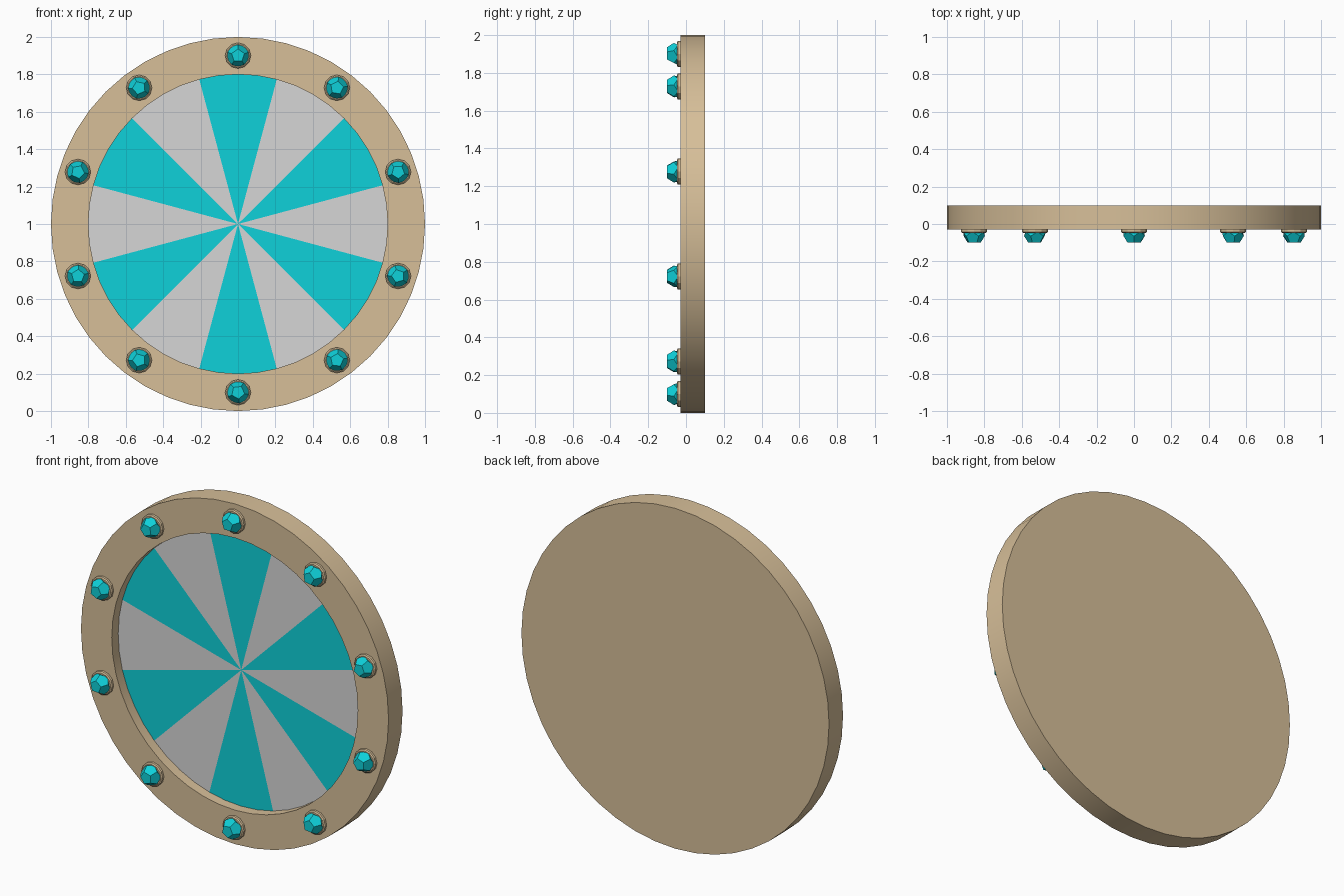
import bpy, bmesh, math
from mathutils import Vector

if "Cube" in bpy.data.objects:
    bpy.data.objects.remove(bpy.data.objects["Cube"])

def lin(c):
    c /= 255
    return c / 12.92 if c <= 0.04045 else ((c + 0.055) / 1.055) ** 2.4

def material(name, r, g, b):
    m = bpy.data.materials.new(name)
    m.diffuse_color = (lin(r), lin(g), lin(b), 1)
    m.use_nodes = True
    m.node_tree.nodes["Principled BSDF"].inputs["Base Color"].default_value = m.diffuse_color
    return m

TAN = material("tan", 215, 191, 153)
GREY = material("light_grey", 214, 214, 214)
TEAL = material("teal", 14, 209, 218)

SEG = 48
FLOOR_Y = 0.03

def finish(bm, name, mats, smooth=False):
    bmesh.ops.recalc_face_normals(bm, faces=bm.faces)
    me = bpy.data.meshes.new(name)
    bm.to_mesh(me)
    bm.free()
    ob = bpy.data.objects.new(name, me)
    bpy.context.collection.objects.link(ob)
    for m in mats:
        me.materials.append(m)
    if smooth:
        bpy.ops.object.select_all(action='DESELECT')
        bpy.context.view_layer.objects.active = ob
        ob.select_set(True)
        bpy.ops.object.shade_smooth_by_angle(angle=math.radians(30))
    return ob

def polar(r, a, y, cx=0, cz=1):
    return Vector((cx + r * math.cos(a), y, cz + r * math.sin(a)))

def ring(bm, r, y, n, cx=0, cz=1, start=0):
    return [bm.verts.new(polar(r, start + math.tau * i / n, y, cx, cz)) for i in range(n)]

def bridge(bm, a, b):
    n = len(a)
    for i in range(n):
        bm.faces.new((a[i], a[(i + 1) % n], b[(i + 1) % n], b[i]))

# Shield body: back disc, outer wall, front rim, recess wall and striped floor
bm = bmesh.new()
rings = [ring(bm, r, y, SEG) for r, y in
         ((1, 0.10), (1, -0.03), (0.8, -0.03), (0.8, FLOOR_Y))]
for a, b in zip(rings, rings[1:]):
    bridge(bm, a, b)
bm.faces.new(rings[0])
centre = bm.verts.new((0, FLOOR_Y, 1))
floor = rings[-1]
for i in range(SEG):
    f = bm.faces.new((floor[i], floor[(i + 1) % SEG], centre))
    # twelve 30 degree wedges, teal one centred at the top
    wedge = int(((i + 0.5) * 360 / SEG + 15) // 30) % 12
    f.material_index = 2 if wedge % 2 else 1
finish(bm, "shield_body", (TAN, GREY, TEAL), True)

# Studs around the rim: a tan collar holding a faceted gem
for k in range(10):
    t = math.pi / 2 + math.tau * k / 10
    cx, cz = 0.9 * math.cos(t), 1 + 0.9 * math.sin(t)

    bm = bmesh.new()
    cr = [ring(bm, r, y, 12, cx, cz) for r, y in
          ((0.069, -0.025), (0.069, -0.043), (0.062, -0.048))]
    bridge(bm, cr[0], cr[1])
    bridge(bm, cr[1], cr[2])
    bm.faces.new(cr[2])
    bm.faces.new(cr[0])
    finish(bm, f"gem_collar_{k + 1}", (TAN,))

    # twelve-sided gem with a pentagon facing forward
    bm = bmesh.new()
    s = math.pi / 2 + k * 0.4
    ring(bm, 0.036, -0.100, 5, cx, cz, s)
    ring(bm, 0.059, -0.064, 5, cx, cz, s)
    ring(bm, 0.059, -0.042, 5, cx, cz, s + math.pi / 5)
    bmesh.ops.convex_hull(bm, input=bm.verts)
    bmesh.ops.dissolve_limit(bm, angle_limit=math.radians(5), verts=bm.verts, edges=bm.edges)
    finish(bm, f"gem_{k + 1}", (TEAL,))
